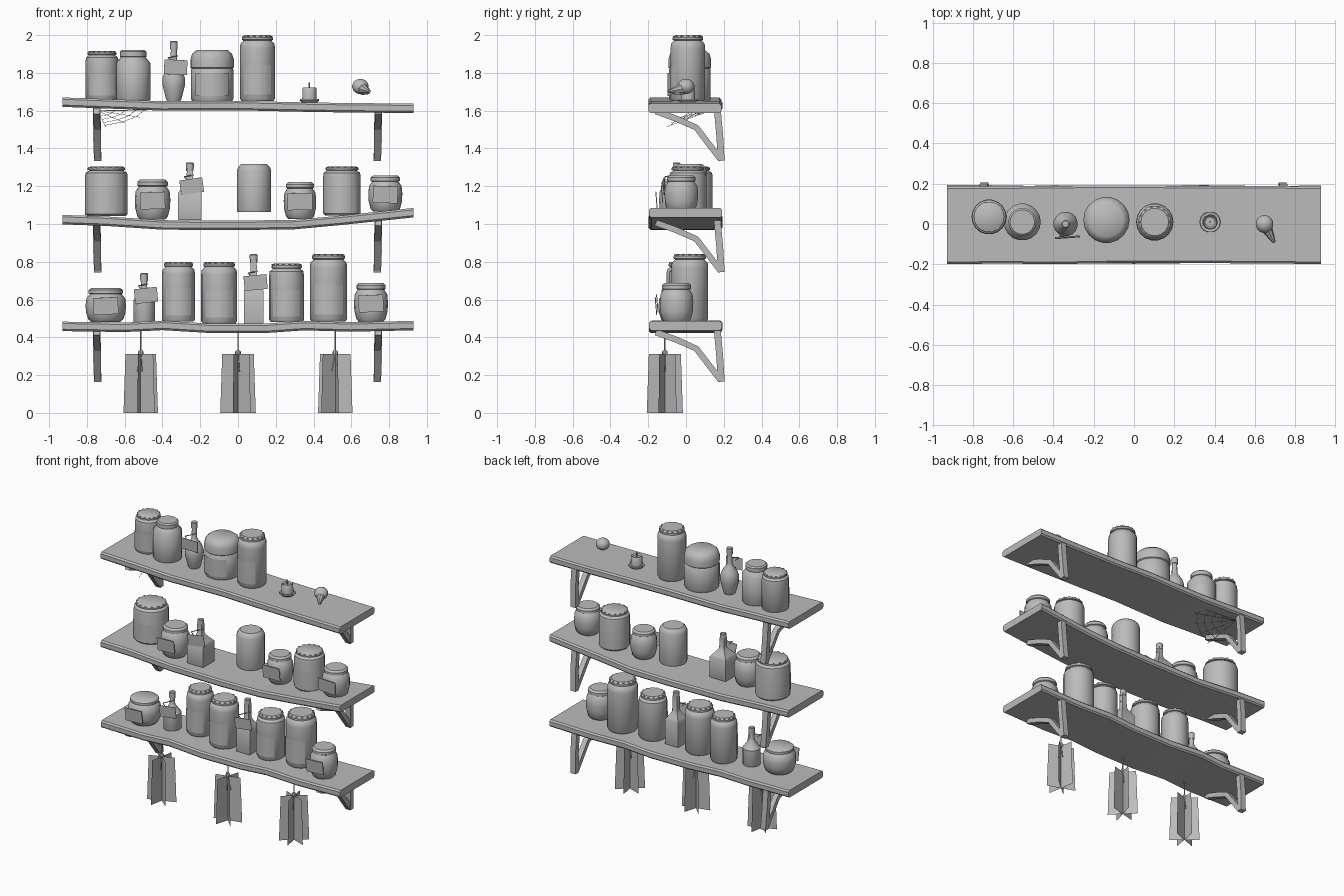
import bpy, bmesh, math, random
from mathutils import Vector, Matrix

if "Cube" in bpy.data.objects:
    bpy.data.objects.remove(bpy.data.objects["Cube"])

random.seed(4)
grey = bpy.data.materials.new("plain grey")
grey.diffuse_color = (0.5, 0.5, 0.5, 1)
grey.use_nodes = True
grey.node_tree.nodes["Principled BSDF"].inputs["Base Color"].default_value = grey.diffuse_color


def finish(name, bm, smooth=False, normals=True):
    if normals:
        bmesh.ops.recalc_face_normals(bm, faces=bm.faces)
    me = bpy.data.meshes.new(name)
    bm.to_mesh(me)
    bm.free()
    me.materials.append(grey)
    ob = bpy.data.objects.new(name, me)
    bpy.context.collection.objects.link(ob)
    if smooth:
        bpy.ops.object.select_all(action='DESELECT')
        ob.select_set(True)
        bpy.context.view_layer.objects.active = ob
        bpy.ops.object.shade_smooth_by_angle(angle=math.radians(40))
    return ob


def add_lathe(bm, pts, loc, seg=18, turn=0.0):
    """Revolve (radius, height) points, capped at both ends."""
    rings = []
    for r, z in pts:
        rings.append([bm.verts.new((loc[0] + r * math.cos(turn + math.tau * i / seg),
                                    loc[1] + r * math.sin(turn + math.tau * i / seg),
                                    loc[2] + z)) for i in range(seg)])
    for a, b in zip(rings, rings[1:]):
        for i in range(seg):
            j = (i + 1) % seg
            bm.faces.new((a[i], a[j], b[j], b[i]))
    bm.faces.new(rings[0][::-1])
    bm.faces.new(rings[-1])


def add_box(bm, size, loc, rot=(0, 0, 0)):
    m = Matrix.Translation(loc)
    for ang, axis in zip(rot, 'XYZ'):
        m = m @ Matrix.Rotation(math.radians(ang), 4, axis)
    bmesh.ops.create_cube(bm, size=1, matrix=m @ Matrix.Diagonal((*size, 1)))


def add_rod(bm, a, b, r, seg=5):
    a, b = Vector(a), Vector(b)
    q = (b - a).to_track_quat('Z', 'Y').to_matrix().to_4x4()
    bmesh.ops.create_cone(bm, cap_ends=True, segments=seg, radius1=r, radius2=r, depth=(b - a).length,
                          matrix=Matrix.Translation((a + b) / 2) @ q)


# Sagging planks: (x, top height) stations swept along x
def shelf(name, stations):
    bm = bmesh.new()
    rings = []
    for x, z in stations:
        f, b = -0.2 + random.uniform(0, .008), 0.19 + random.uniform(-.004, .004)
        sec = [(f, -.04), (f, -.01), (f + .01, 0), (b - .01, 0), (b, -.01), (b, -.04), (b - .01, -.05), (f + .01, -.05)]
        rings.append([bm.verts.new((x, y, z + dz)) for y, dz in sec])
    for p, q in zip(rings, rings[1:]):
        for i in range(8):
            j = (i + 1) % 8
            bm.faces.new((p[i], p[j], q[j], q[i]))
    bm.faces.new(rings[0])
    bm.faces.new(rings[-1])
    finish(name, bm)


shelf("top_shelf", [(-.93, 1.67), (-.6, 1.658), (-.4, 1.65), (0, 1.652), (.3, 1.645), (.6, 1.64), (.93, 1.638)])
shelf("middle_shelf", [(-.93, 1.048), (-.7, 1.04), (-.4, 1.02), (0, 1.018), (.3, 1.022), (.55, 1.045), (.93, 1.085)])
shelf("lower_shelf", [(-.93, .483), (-.6, .478), (-.4, .488), (-.15, .473), (.15, .473), (.35, .487), (.6, .48), (.93, .487)])


# Wall brackets: upright leg plus bent brace, each a swept square bar
def bar(bm, pts, w, t):
    rings = []
    for i, p in enumerate(pts):
        d = (Vector(pts[min(i + 1, len(pts) - 1)]) - Vector(pts[max(i - 1, 0)])).normalized()
        n = Vector((0, -d.z, d.y))
        rings.append([bm.verts.new(Vector(p) + Vector((sx * w, 0, 0)) + n * sn * t)
                      for sx, sn in ((-1, -1), (1, -1), (1, 1), (-1, 1))])
    for p, q in zip(rings, rings[1:]):
        for i in range(4):
            j = (i + 1) % 4
            bm.faces.new((p[i], p[j], q[j], q[i]))
    bm.faces.new(rings[0])
    bm.faces.new(rings[-1])


for level, base in (("lower", .165), ("middle", .745), ("top", 1.335)):
    for side, x in (("left", -.742), ("right", .737)):
        lean = -.006 if side == "left" else .006
        top = .28
        bm = bmesh.new()
        bar(bm, [(x, .187, base), (x + lean, .178, base + .14), (x + lean, .165, base + top)], .02, .018)
        bar(bm, [(x + lean, -.16, base + .262), (x + lean, -.05, base + .222),
                 (x, .055, base + .175), (x, .18, base + .012)], .018, .016)
        finish(f"{level}_{side}_bracket", bm)

# Jars: relative profiles (fraction of radius, fraction of height)
SHAPES = {
    "tall": [(.9, 0), (1, .04), (1, .8), (.97, .87), (.84, .905), (.8, .92), (.88, .93), (.88, .965), (.74, 1)],
    "pot": [(.72, 0), (.86, .07), (.98, .28), (1, .5), (.96, .7), (.82, .8), (.78, .83), (.86, .85), (.86, .94), (.72, 1)],
    "plain": [(.96, 0), (1, .04), (1, .87), (.9, .95), (.74, 1)],
    "wide": [(.92, 0), (.98, .05), (.98, .62), (.94, .64), (1, .66), (1, .82), (.92, .93), (.72, 1)],
    "step": [(.95, 0), (1, .03), (1, .74), (.76, .84), (.72, .86), (.76, .87), (.76, .97), (.66, 1)],
}
JARS = [  # x, y, bottom, top, radius, shape
    (-.72, .035, 1.655, 1.915, .087, "tall"), (-.555, .01, 1.655, 1.92, .092, "step"),
    (-.137, .02, 1.65, 1.92, .115, "wide"), (.103, .01, 1.65, 2.0, .093, "tall"),
    (-.697, .03, 1.042, 1.305, .113, "tall"), (-.452, -.05, 1.025, 1.235, .094, "pot"),
    (.085, .02, 1.063, 1.317, .091, "plain"), (.328, 0, 1.027, 1.222, .086, "pot"),
    (.55, .01, 1.045, 1.305, .099, "tall"), (.78, -.025, 1.066, 1.257, .09, "pot"),
    (-.70, -.04, .482, .66, .107, "pot"), (-.315, .03, .483, .80, .087, "tall"),
    (-.10, -.01, .473, .80, .095, "tall"), (.257, 0, .48, .79, .092, "tall"),
    (.479, .02, .484, .842, .099, "tall"), (.704, -.05, .482, .688, .09, "pot"),
]
for n, (x, y, z0, z1, r, shape) in enumerate(JARS, 1):
    h = z1 - z0
    bm = bmesh.new()
    add_lathe(bm, [(r * a, h * b) for a, b in SHAPES[shape]], (x, y, z0))
    finish(f"{shape}_jar_{n}", bm, True)
    if shape == "tall":
        # lid studs and wrapped label
        bm = bmesh.new()
        for i in range(14):
            a = math.tau * i / 14
            add_box(bm, (.006, .012, .005), (x + .82 * r * math.cos(a), y + .82 * r * math.sin(a), z1 - .018 * h),
                    (0, 0, math.degrees(a)))
        finish(f"lid_studs_{n}", bm)
    if shape in ("tall", "wide"):
        bm = bmesh.new()
        cols = []
        for i in range(9):
            a = math.radians(-90 + (i - 4) * 12)
            cols.append([bm.verts.new((x + (r + .003) * math.cos(a), y + (r + .003) * math.sin(a), z0 + h * f))
                         for f in (.1, .55)])
        for p, q in zip(cols, cols[1:]):
            bm.faces.new((p[0], q[0], q[1], p[1]))
        finish(f"wrapped_label_{n}", bm, True, normals=False)
    elif shape == "pot":
        bm = bmesh.new()
        add_box(bm, (.132, .005, .09), (x, y - r - .012, z0 + h * .47), (5, random.uniform(-3, 3), 0))
        finish(f"hanging_label_{n}", bm)

# Bottles with a tilted tag; square ones use four sides
BOTTLES = [  # x, y, bottom, shoulder, top, radius, sides, tag height, tag tilt
    (-.34, 0, 1.65, 1.80, 1.968, .061, 16, 1.83, 3), (-.255, -.05, 1.02, 1.17, 1.325, .062, 4, 1.20, -8),
    (-.497, -.02, .482, .60, .74, .058, 16, .622, -6), (.083, -.01, .474, .65, .84, .052, 4, .69, -5),
]
for n, (x, y, z0, zs, z1, r, seg, zt, tilt) in enumerate(BOTTLES, 1):
    s, h = zs - z0, z1 - z0
    bm = bmesh.new()
    k = 1.414 if seg == 4 else 1
    body = [(.97, 0), (1, .03), (1, .97), (.85, 1.05)] if n != 1 else [(.6, 0), (.7, .1), (.98, .55), (1, .8), (.8, 1.05)]
    add_lathe(bm, [(r * k * a, s * b) for a, b in body] + [(.022 * k, s + .045), (.017 * k, s + .06), (.016 * k, h - .03)],
              (x, y, z0), seg, math.pi / seg)
    add_lathe(bm, [(.02, h - .045), (.021, h - .02), (.021, h - .004), (.016, h)], (x, y, z0), 10)
    finish(f"bottle_{n}", bm, True)
    bm = bmesh.new()
    add_box(bm, (.122, .004, .078), (x + .01, y - .066, zt), (4, tilt, 4))
    add_rod(bm, (x - .03, y - .062, zt + .05), (x + .02, y, zt + .06), .003)
    add_rod(bm, (x - .03, y - .062, zt + .05), (x, y - .064, zt + .02), .003)
    finish(f"bottle_tag_{n}", bm)

# Candle stub on a dish
bm = bmesh.new()
add_lathe(bm, [(.04, 0), (.052, .012), (.05, .018), (.038, .016), (.037, .075), (.033, .08), (.025, .07)], (.378, .01, 1.643), 14)
add_rod(bm, (.378, .01, 1.7), (.376, .01, 1.75), .004)
finish("candle", bm, True)

# Small bird skull: round head, muzzle and beak
bm = bmesh.new()
bmesh.ops.create_uvsphere(bm, u_segments=14, v_segments=9, radius=.045,
                          matrix=Matrix.Translation((.648, 0, 1.728)) @ Matrix.Diagonal((1, 1, .9, 1)))
aim = Vector((.05, -.095, -.02)).to_track_quat('Z', 'Y').to_matrix().to_4x4()
bmesh.ops.create_cone(bm, cap_ends=True, segments=8, radius1=.03, radius2=.008, depth=.085,
                      matrix=Matrix.Translation((.677, -.055, 1.71)) @ aim)
add_rod(bm, (.655, -.01, 1.69), (.69, -.07, 1.695), .009)
finish("bird_skull", bm, True)

# Cobweb: rays from the bracket corner and sagging cross threads
bm = bmesh.new()
hub = Vector((-.745, .13, 1.6))
tips = [Vector(p) for p in ((-.47, .1, 1.605), (-.48, .03, 1.6), (-.52, -.03, 1.565), (-.6, -.08, 1.535), (-.70, -.1, 1.515))]
for t in tips:
    add_rod(bm, hub, t, .0014, 3)
for a, b in zip(tips, tips[1:]):
    for f in (.35, .55, .75, .92):
        add_rod(bm, hub.lerp(a, f), hub.lerp(b, f), .0014, 3)
finish("cobweb", bm)

# Hanging herb bundles: crossed leaf sheets, stems and string
for n, (x, turn) in enumerate(((-.515, 20), (0, 14), (.515, -20)), 1):
    y = -.112
    bm = bmesh.new()
    for i in range(3):
        a = math.radians(turn + 60 * i)
        d = Vector((math.cos(a), math.sin(a), 0))
        lo, hi = Vector((x, y, 0)), Vector((x, y, .312))
        bm.faces.new([bm.verts.new(p) for p in (lo - d * .097, lo + d * .097, hi + d * .086, hi - d * .086)])
    finish(f"herb_leaves_{n}", bm, normals=False)
    bm = bmesh.new()
    add_rod(bm, (x, y, .30), (x, y, .45), .0035)
    add_lathe(bm, [(.01, 0), (.015, .008), (.015, .018), (.01, .026)], (x, y, .305), 8)
    for i in range(5):
        a = math.tau * i / 5
        add_rod(bm, (x, y, .32), (x + .022 * math.cos(a), y + .022 * math.sin(a), .22), .003)
    finish(f"herb_stems_{n}", bm)
